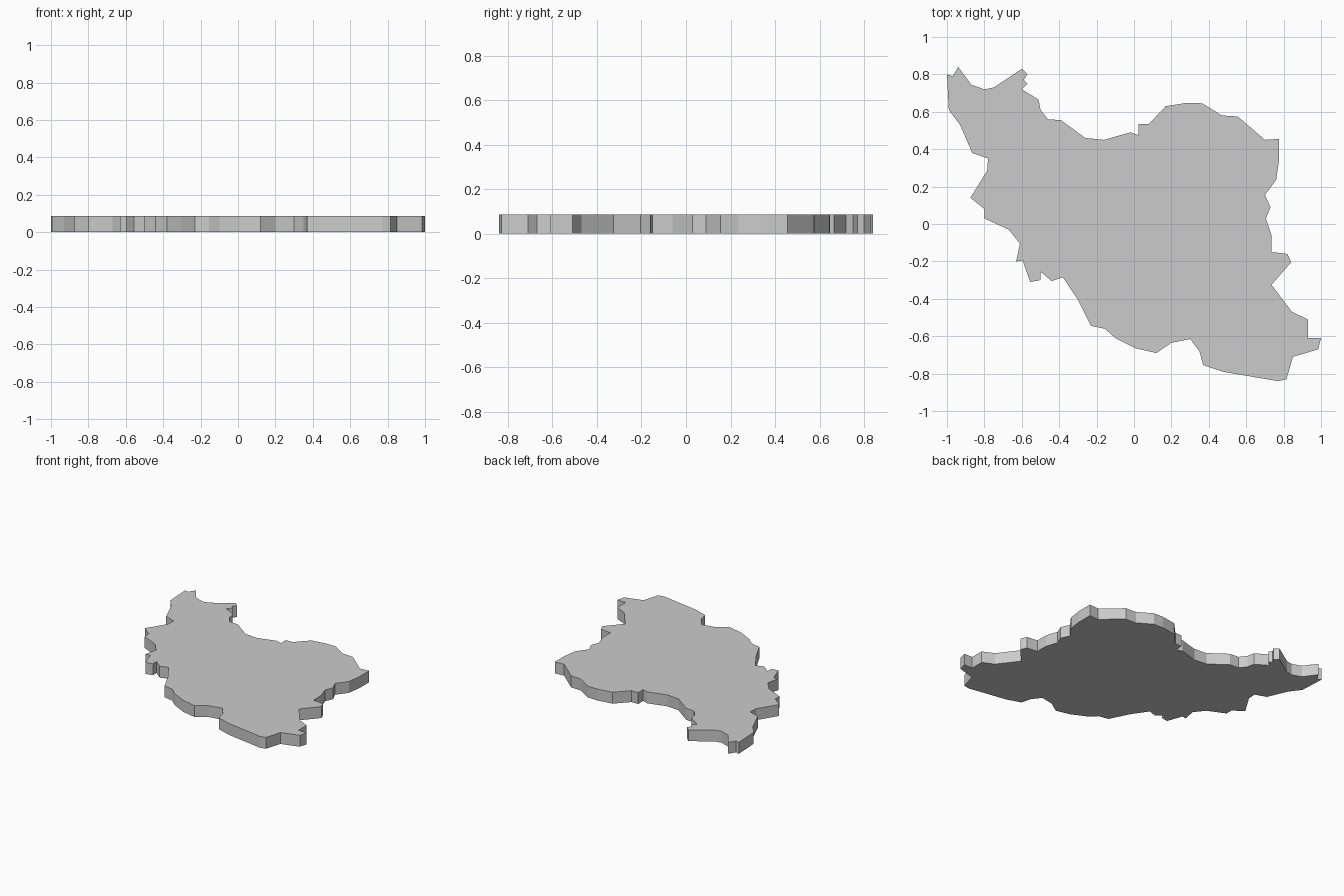
import bpy, bmesh

THICKNESS = 0.086

# Outline of the plate, clockwise from the upper-left corner
outline = [
    (-1.0, .80), (-.97, .79), (-.94, .84), (-.87, .745), (-.80, .72), (-.75, .73),
    (-.60, .83), (-.57, .80), (-.59, .77), (-.57, .75), (-.60, .72), (-.51, .665),
    (-.50, .61), (-.46, .56), (-.39, .555), (-.26, .46), (-.16, .45), (-.02, .49),
    (.025, .475), (.025, .535), (.08, .535), (.17, .63), (.285, .648), (.365, .645),
    (.47, .58), (.555, .575), (.70, .45), (.775, .455), (.775, .34), (.76, .235),
    (.70, .155), (.73, .09), (.705, .03), (.735, -.06), (.735, -.15), (.82, -.16),
    (.84, -.205), (.735, -.325), (.845, -.47), (.93, -.51), (.93, -.61), (1.0, -.61),
    (.985, -.67), (.85, -.71), (.815, -.83), (.77, -.84), (.475, -.79), (.37, -.755),
    (.35, -.68), (.30, -.615), (.20, -.635), (.12, -.69), (.01, -.665), (-.10, -.61),
    (-.155, -.56), (-.23, -.545), (-.30, -.405), (-.38, -.285), (-.44, -.305),
    (-.50, -.255), (-.50, -.30), (-.555, -.31), (-.595, -.195), (-.63, -.20),
    (-.61, -.105), (-.67, -.03), (-.80, .03), (-.80, .08), (-.875, .14),
    (-.785, .285), (-.78, .35), (-.865, .38), (-.93, .53), (-.99, .61),
]

# Flat slab: fill the outline and extrude it upwards
bm = bmesh.new()
base = bm.faces.new([bm.verts.new((x, y, 0)) for x, y in outline])
top = bmesh.ops.extrude_face_region(bm, geom=[base], use_keep_orig=True)
bmesh.ops.translate(bm, vec=(0, 0, THICKNESS),
                    verts=[g for g in top["geom"] if isinstance(g, bmesh.types.BMVert)])
bmesh.ops.recalc_face_normals(bm, faces=bm.faces)
mesh = bpy.data.meshes.new("map_plate")
bm.to_mesh(mesh)
bm.free()
bpy.context.collection.objects.link(bpy.data.objects.new("map_plate", mesh))
